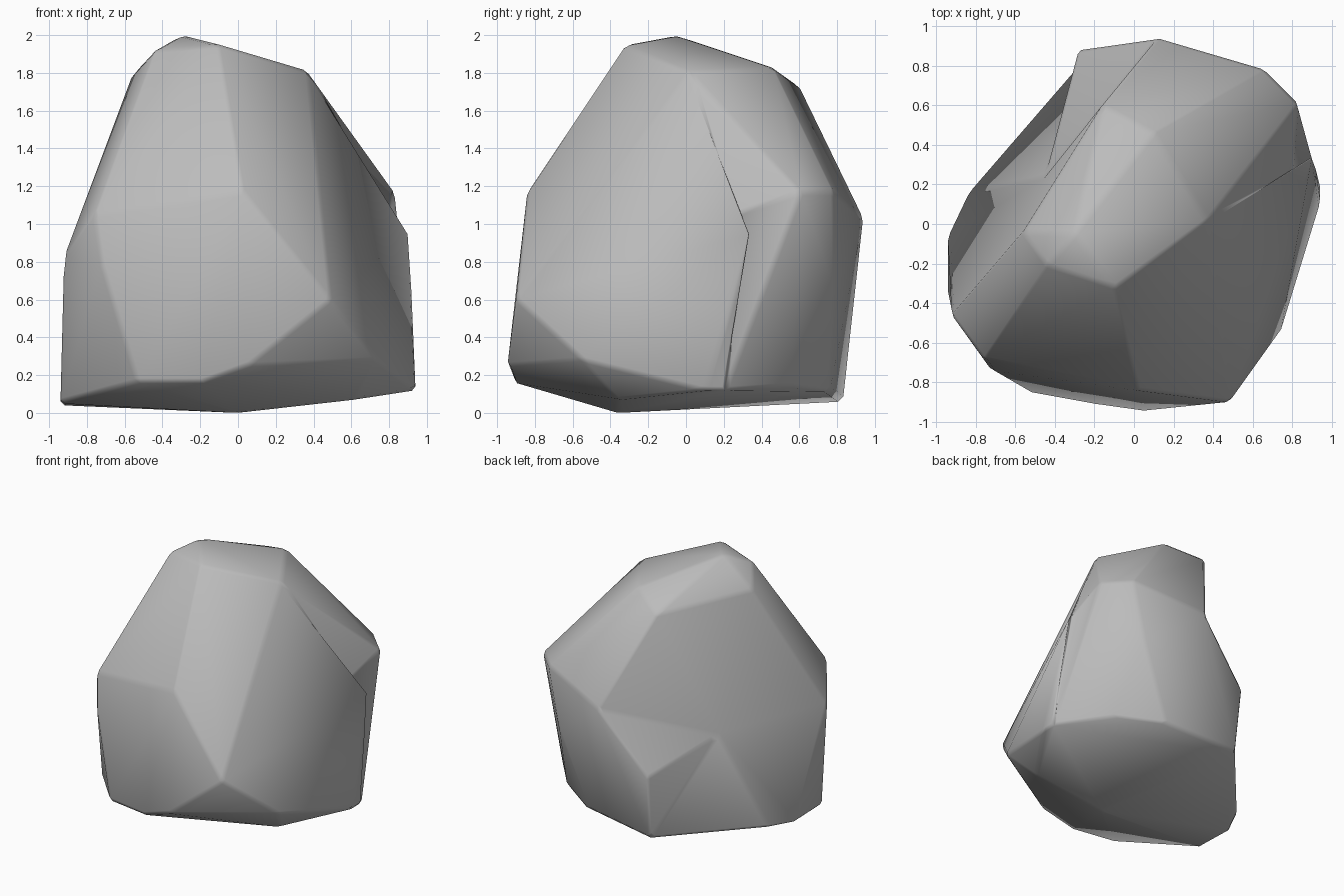
import bpy
import bmesh
from math import radians

cube = bpy.data.objects.get("Cube")
if cube:
    bpy.data.objects.remove(cube, do_unlink=True)


def make_material(name, rgb):
    mat = bpy.data.materials.new(name)
    mat.use_nodes = True
    colour = (*rgb, 1.0)
    mat.diffuse_color = colour
    for node in mat.node_tree.nodes:
        if node.type == "BSDF_PRINCIPLED":
            node.inputs["Base Color"].default_value = colour
            node.inputs["Roughness"].default_value = 0.9
    return mat


def add_corners(bm, corners):
    return [bm.verts.new(corner) for corner in corners]


def press_hollow(bm, bridges, bottom):
    """Replace the faces bridging each pair of corner sets by a fan to a sunken point."""
    bridging = [f for f in bm.faces
                if any(set(a) & set(f.verts) and set(b) & set(f.verts)
                       for a, b in bridges)]
    if not bridging:
        return
    rim = [e for e in {e for f in bridging for e in f.edges}
           if sum(f in bridging for f in e.link_faces) == 1]
    bmesh.ops.delete(bm, geom=bridging, context="FACES_ONLY")
    centre = bm.verts.new(bottom)
    for edge in rim:
        bm.faces.new((*edge.verts, centre))
    inner = [e for e in bm.edges if not e.link_faces]
    bmesh.ops.delete(bm, geom=inner, context="EDGES")


bm = bmesh.new()

# Crown: the sloping cap and its rim
add_corners(bm, [(-.30, -.05, 2.0), (-.10, -.32, 1.95),
                 (.10, .46, 1.83), (.37, .02, 1.81)])
back_rim = add_corners(bm, [(-.44, -.21, 1.92), (-.56, -.04, 1.79),
                            (-.16, .60, 1.73)])

# Shoulders: the widest corners, running round the middle
add_corners(bm, [(.03, -.84, 1.17), (.49, -.90, .60), (-.76, -.68, 1.05),
                 (-.72, -.74, .78), (-.92, -.46, .83), (.12, .94, 1.03),
                 (.66, .78, 1.17), (.56, .79, .70), (.83, .53, .88)])
side_peak = add_corners(bm, [(.83, .61, 1.17)])
side_bulge = add_corners(bm, [(.905, .35, .95)])

# Flare: the foot spreading out below the back hollow
back_heel = add_corners(bm, [(-.28, .88, .57)])
right_toe = add_corners(bm, [(-.84, .16, .05), (-.94, -.05, .04)])
back_toe = add_corners(bm, [(-.26, .83, .06)])

# Foot: the other low corners above the underside
add_corners(bm, [(.05, -.945, .25), (-.20, -.91, .16), (-.53, -.85, .16),
                 (-.94, -.36, .05), (.33, .76, .11), (.66, .55, .14),
                 (.94, .21, .12), (.94, .10, .12), (.74, -.55, .28),
                 (.62, -.36, .07), (0, -.36, 0)])

# Faceted skin around the corners
bmesh.ops.convex_hull(bm, input=bm.verts[:])

# Hollows at the back and under the side peak
press_hollow(bm, [(back_rim, back_heel + right_toe + back_toe),
                  (back_heel, right_toe)], (-.45, .24, .71))
press_hollow(bm, [(side_peak, side_bulge)], (.80, .25, 1.05))

stray = [v for v in bm.verts if not v.link_faces]
bmesh.ops.delete(bm, geom=stray, context="VERTS")
bmesh.ops.recalc_face_normals(bm, faces=bm.faces[:])
for face in bm.faces:
    face.smooth = True

mesh = bpy.data.meshes.new("boulder")
bm.to_mesh(mesh)
bm.free()
mesh.materials.append(make_material("stone grey", (.5, .5, .5)))
boulder = bpy.data.objects.new("boulder", mesh)
bpy.context.collection.objects.link(boulder)

# Slightly worn edges between the facets
worn = boulder.modifiers.new("worn_edges", "BEVEL")
worn.width = .02
worn.segments = 1
worn.limit_method = "ANGLE"
worn.angle_limit = radians(15)
